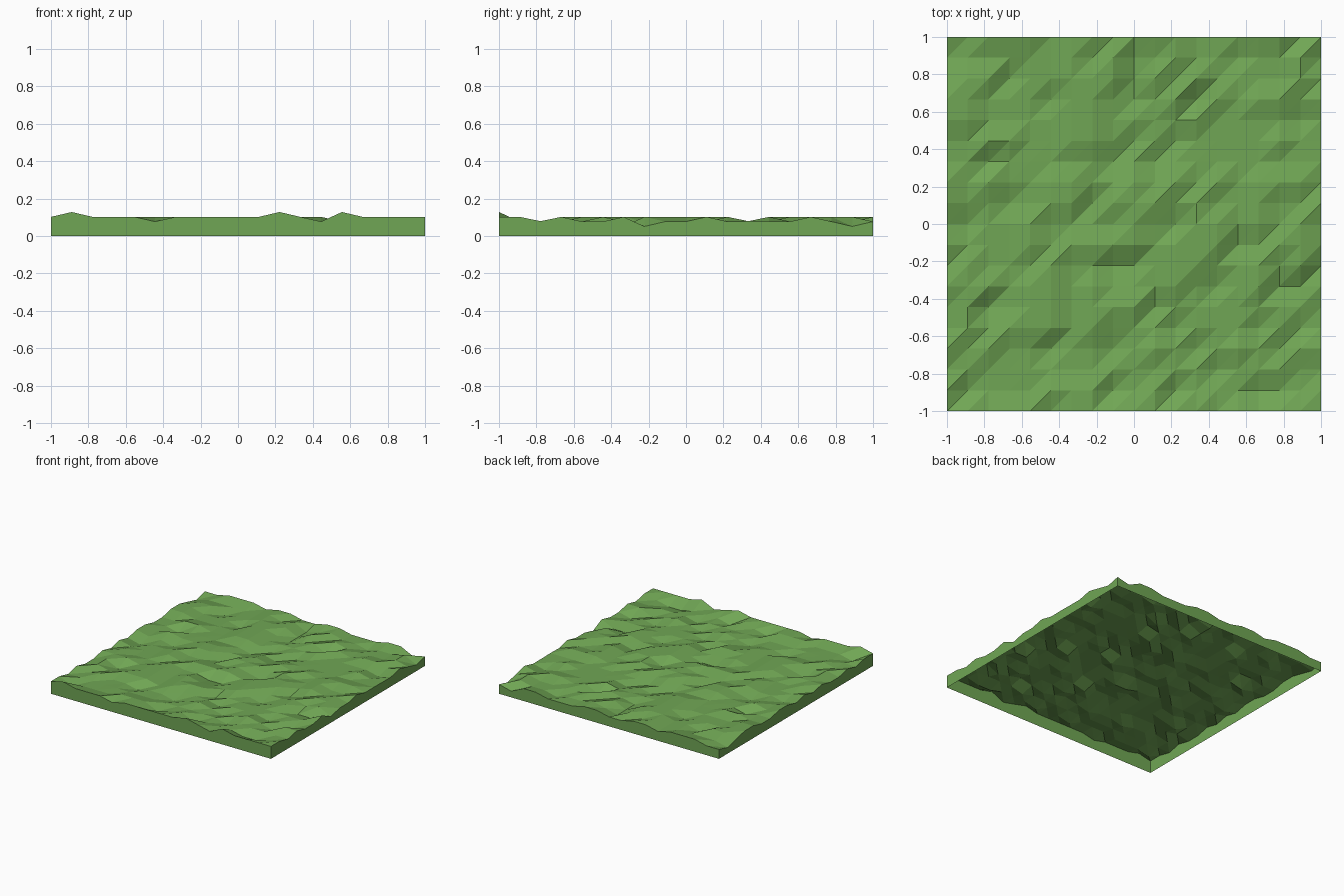
import bpy, bmesh, random

if "Cube" in bpy.data.objects:
    bpy.data.objects.remove(bpy.data.objects["Cube"])

N = 18                 # cells per side
STEP = 2 / N
random.seed(7)

# Terrain heights in a few discrete levels
LEVELS = [0.102, 0.077, 0.051]
h = {(i, j): random.choices(LEVELS, [36, 54, 10])[0]
     for i in range(N + 1) for j in range(N + 1)}

# Front edge: level, with three bumps and two dips
for i in range(N + 1):
    h[i, 0] = 0.102
for i in (1, 11, 14):
    h[i, 0] = 0.128
for i in (5, 13):
    h[i, 0] = 0.077

# Two low rows seen in the side outline
for j in (2, 12):
    for i in range(N + 1):
        h[i, j] = min(h[i, j], 0.079)

# Steeper pits, with a raised point behind each
for i, j in ((8, 12), (2, 5), (8, 3), (9, 7), (13, 6), (1, 9)):
    h[i, j] = 0.051
    h[i - 1, j + 1] = 0.102

# Right edge corners
h[N, 0] = h[N, 1] = 0.102
h[N, N] = 0.077

bm = bmesh.new()
v = {(i, j): bm.verts.new((-1 + i * STEP, -1 + j * STEP, z))
     for (i, j), z in h.items()}

# Ground surface, every cell split along the same diagonal
for i in range(N):
    for j in range(N):
        a, b, c, d = v[i, j], v[i + 1, j], v[i + 1, j + 1], v[i, j + 1]
        bm.faces.new((a, b, c))
        bm.faces.new((a, c, d))

# Side walls, open underneath
rim = [e for e in bm.edges if e.is_boundary]
ext = bmesh.ops.extrude_edge_only(bm, edges=rim)
for g in ext["geom"]:
    if isinstance(g, bmesh.types.BMVert):
        g.co.z = 0
bmesh.ops.recalc_face_normals(bm, faces=bm.faces)
bm.normal_update()
if sum(f.normal.z for f in bm.faces) < 0:
    bmesh.ops.reverse_faces(bm, faces=bm.faces)

me = bpy.data.meshes.new("grass_ground")
bm.to_mesh(me)
bm.free()
mat = bpy.data.materials.new("grass green")
mat.diffuse_color = (0.162, 0.381, 0.089, 1)
mat.use_nodes = True
mat.node_tree.nodes["Principled BSDF"].inputs["Base Color"].default_value = mat.diffuse_color
me.materials.append(mat)
ob = bpy.data.objects.new("grass_ground", me)
bpy.context.collection.objects.link(ob)
